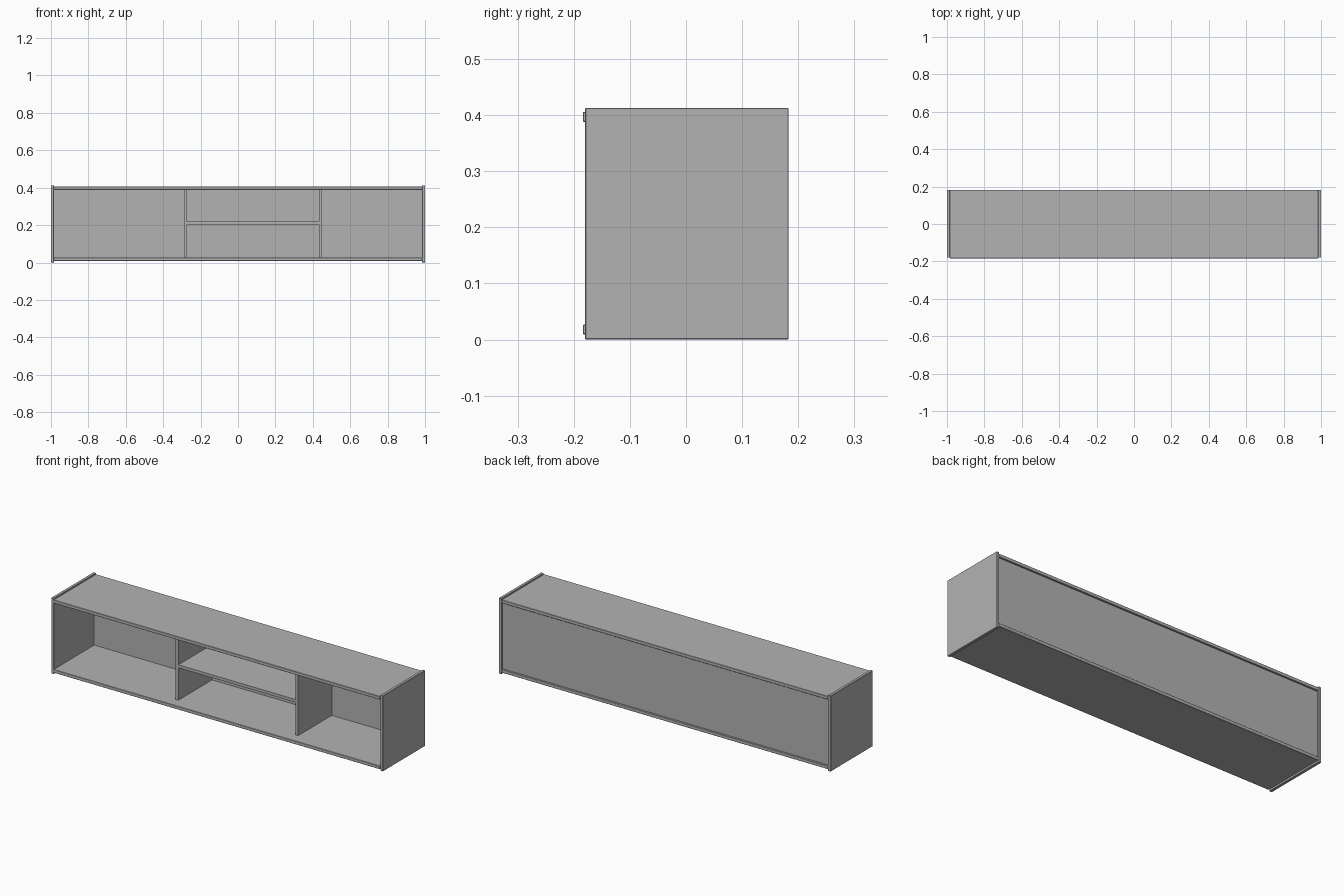
import bpy
import bmesh

cube = bpy.data.objects.get("Cube")
if cube:
    bpy.data.objects.remove(cube, do_unlink=True)

# One plain grey finish
grey = bpy.data.materials.new("plain grey")
grey.use_nodes = True
grey.diffuse_color = (0.45, 0.45, 0.45, 1)
grey.node_tree.nodes["Principled BSDF"].inputs["Base Color"].default_value = grey.diffuse_color


def panel(name, xs, ys, zs, bevel=0.0015):
    """Box board spanning the given ranges, with slightly eased edges."""
    mesh = bpy.data.meshes.new(name)
    bm = bmesh.new()
    bmesh.ops.create_cube(bm, size=1)
    for v in bm.verts:
        for axis, (low, high) in enumerate((xs, ys, zs)):
            v.co[axis] = low if v.co[axis] < 0 else high
    bm.to_mesh(mesh)
    bm.free()
    mesh.materials.append(grey)
    obj = bpy.data.objects.new(name, mesh)
    bpy.context.collection.objects.link(obj)
    if bevel:
        mod = obj.modifiers.new("eased edges", "BEVEL")
        mod.width = bevel
        mod.segments = 1
    return obj


THICK = 0.016
INNER = 1 - THICK
FRONT, BACK = -0.184, 0.183
HEIGHT = 0.413
FLOOR, CEILING = 0.027, 0.388
RECESS = -0.125          # front edge of the dividers and shelf
BACK_INNER = 0.165

# End panels, standing proud of the top and bottom boards
panel("right_side", (-1, -INNER), (-0.18, BACK), (0, HEIGHT))
panel("left_side", (INNER, 1), (-0.18, BACK), (0, HEIGHT))

# Long horizontal boards
panel("bottom_board", (-INNER, INNER), (FRONT, BACK), (0.009, FLOOR))
panel("top_board", (-INNER, INNER), (FRONT, BACK), (CEILING, 0.406))

# Recessed back
panel("back_panel", (-INNER, INNER), (BACK_INNER, 0.174), (FLOOR, CEILING), 0)

# Upright dividers and the shelf between them
for name, x in (("right_divider", -0.288), ("left_divider", 0.434)):
    panel(name, (x, x + THICK), (RECESS, BACK_INNER), (FLOOR, CEILING), 0)
panel("middle_shelf", (-0.272, 0.434), (RECESS, BACK_INNER), (0.204, 0.22), 0)
